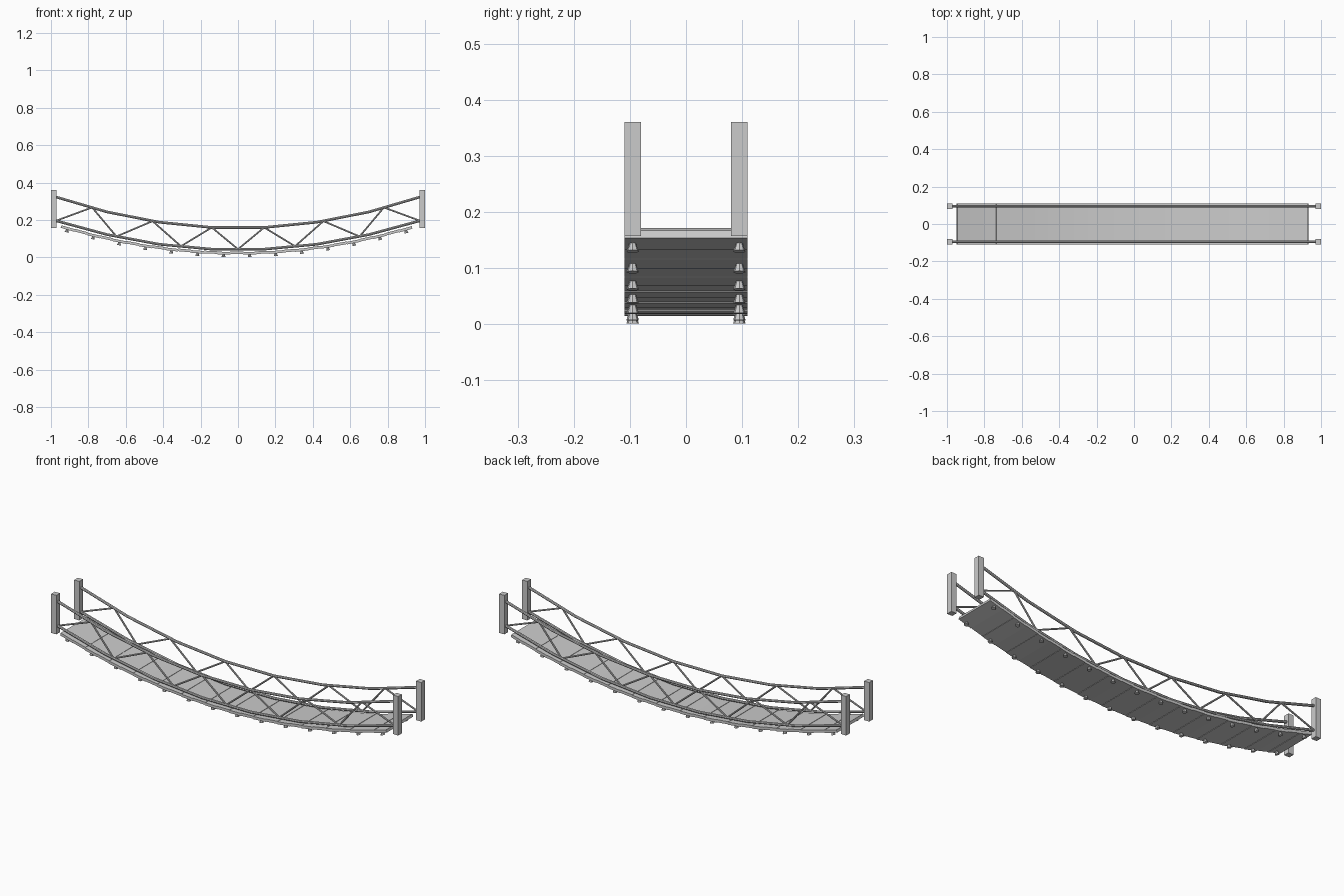
import bpy
import bmesh
import math
from mathutils import Matrix, Vector

cube = bpy.data.objects.get("Cube")
if cube:
    bpy.data.objects.remove(cube, do_unlink=True)

grey = bpy.data.materials.new("light grey")
grey.use_nodes = True
colour = (0.6, 0.6, 0.6, 1)
grey.diffuse_color = colour
grey.node_tree.nodes["Principled BSDF"].inputs["Base Color"].default_value = colour

SIDE = 0.095      # distance of the railings from the centre line
SAG = 0.16        # curvature of the walkway
SLATS = 27
PITCH = 1.875 / SLATS


def finish(name, bm):
    mesh = bpy.data.meshes.new(name)
    bm.to_mesh(mesh)
    bm.free()
    mesh.materials.append(grey)
    obj = bpy.data.objects.new(name, mesh)
    bpy.context.collection.objects.link(obj)
    return obj


def box(name, centre, size, tilt=0):
    bm = bmesh.new()
    turn = Matrix.Translation(centre) @ Matrix.Rotation(tilt, 4, "Y")
    bmesh.ops.create_cube(bm, size=1, matrix=turn @ Matrix.Diagonal((*size, 1)))
    return finish(name, bm)


def tubes(name, paths, y, radius):
    """Round bars along x-z paths at one side of the walkway."""
    curve = bpy.data.curves.new(name, "CURVE")
    curve.dimensions = "3D"
    curve.bevel_depth = radius
    curve.bevel_resolution = 2
    curve.use_fill_caps = True
    for path in paths:
        spline = curve.splines.new("POLY")
        spline.points.add(len(path) - 1)
        for point, (x, z) in zip(spline.points, path):
            point.co = (x, y, z, 1)
    curve.materials.append(grey)
    obj = bpy.data.objects.new(name, curve)
    bpy.context.collection.objects.link(obj)
    bpy.ops.object.select_all(action="DESELECT")
    obj.select_set(True)
    bpy.context.view_layer.objects.active = obj
    bpy.ops.object.convert(target="MESH")
    bpy.ops.object.shade_smooth_by_angle()


def mirrored(half):
    """Complete a left-to-centre path with its mirror image."""
    return half + [(-x, z) for x, z in reversed(half) if x]


# Railing paths
top_path = mirrored([(-0.98, 0.325), (-0.7, 0.243), (-0.42, 0.188), (-0.14, 0.16)])
low_path = mirrored([(-0.98, 0.198), (-0.7, 0.122), (-0.42, 0.07), (-0.14, 0.044)])
zigzag = mirrored([(-0.97, 0.197), (-0.78, 0.267), (-0.65, 0.112), (-0.457, 0.194),
                   (-0.305, 0.06), (-0.14, 0.16), (0, 0.044)])
braces = list(zip(zigzag, zigzag[1:]))

for side, y in (("left", SIDE), ("right", -SIDE)):
    tubes(f"{side}_handrail", [top_path], y, 0.007)
    tubes(f"{side}_lower_rail", [low_path], y, 0.007)
    tubes(f"{side}_braces", braces, y, 0.0045)
    # End posts
    for end in (-1, 1):
        box(f"{side}_post", (end * 0.985, y, 0.2585), (0.03, 0.03, 0.203))

# Walkway slats, alternately a little higher and lower, with bolts below
for i in range(SLATS):
    x = -0.945 + PITCH * (i + 0.5)
    slope = math.atan(2 * SAG * x)
    z = 0.022 + SAG * x * x + (0.002 if i % 2 else 0)
    box("slat", (x, 0, z), (PITCH / math.cos(slope) + 0.002, 0.22, 0.014), -slope)
    if i % 2 == 0:
        for y in (-SIDE, SIDE):
            bm = bmesh.new()
            place = (Matrix.Translation((x, y, z)) @ Matrix.Rotation(-slope, 4, "Y")
                     @ Matrix.Translation(Vector((0, 0, -0.014))))
            bmesh.ops.create_cone(bm, cap_ends=True, segments=8, radius1=0.011,
                                  radius2=0.006, depth=0.015, matrix=place)
            finish("bolt", bm)
